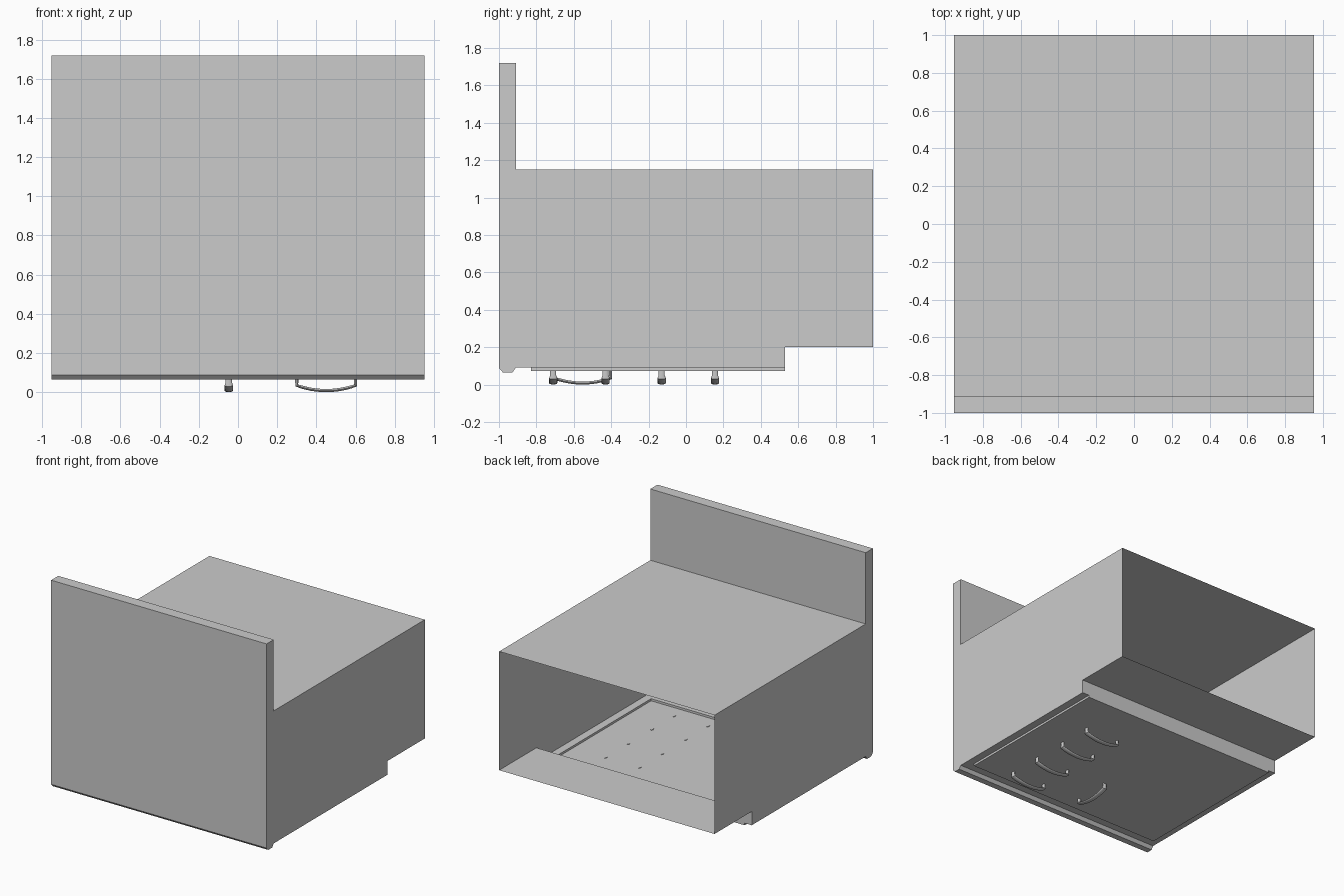
import bpy, bmesh, math
from mathutils import Vector

if "Cube" in bpy.data.objects:
    bpy.data.objects.remove(bpy.data.objects["Cube"])

W = 0.953            # half width of the cabinet
PX = 0.89            # half width of the raised front panel
PY0, PY1 = -0.83, 0.53
ZF, ZP = 0.09, 0.073  # frame level and panel level


def finish(bm, name, smooth=False):
    bmesh.ops.remove_doubles(bm, verts=bm.verts, dist=1e-5)
    bmesh.ops.recalc_face_normals(bm, faces=bm.faces)
    mesh = bpy.data.meshes.new(name)
    bm.to_mesh(mesh)
    bm.free()
    ob = bpy.data.objects.new(name, mesh)
    bpy.context.collection.objects.link(ob)
    if smooth:
        bpy.ops.object.select_all(action='DESELECT')
        ob.select_set(True)
        bpy.context.view_layer.objects.active = ob
        bpy.ops.object.shade_smooth_by_angle(angle=math.radians(40))
    return ob


def face(bm, *pts):
    bm.faces.new([bm.verts.new(p) for p in pts])


# Cabinet shell: side profile (y, z) swept across x, open at the y = 1 end
profile = [(1, 0.2), (PY1, 0.2), (PY1, ZF), (-0.91, ZF), (-0.928, 0.064),
           (-0.978, 0.064), (-1, 0.087), (-1, 1.72), (-0.91, 1.72),
           (-0.91, 1.15), (1, 1.15)]
bm = bmesh.new()
for x in (-W, W):
    face(bm, *[(x, y, z) for y, z in profile])
for i, ((y0, z0), (y1, z1)) in enumerate(zip(profile, profile[1:])):
    if i == 2:       # the frame around the panel is built below
        continue
    face(bm, (-W, y0, z0), (W, y0, z0), (W, y1, z1), (-W, y1, z1))
# Frame strips beside and in front of the raised panel
face(bm, (-W, -0.91, ZF), (W, -0.91, ZF), (W, PY0, ZF), (PX, PY0, ZF),
     (-PX, PY0, ZF), (-W, PY0, ZF))
for s in (-1, 1):
    face(bm, (s * PX, PY0, ZF), (s * W, PY0, ZF), (s * W, PY1, ZF), (s * PX, PY1, ZF))
finish(bm, "cabinet_shell")

# Raised front panel: shallow tray filling the frame
bm = bmesh.new()
rim = [(-PX, PY0), (PX, PY0), (PX, PY1), (-PX, PY1)]
face(bm, *[(x, y, ZP) for x, y in rim])
for a, b in zip(rim, rim[1:] + rim[:1]):
    face(bm, (*a, ZF), (*b, ZF), (*b, ZP), (*a, ZP))
panel = finish(bm, "front_panel")
if panel.data.polygons[0].normal.z > 0:
    panel.data.flip_normals()


# Bow handle: oval section swept down a foot, along an arc and up again
def handle(name, cx, cy, along_y):
    L, n, sides = 0.15, 12, 12
    path = [(-L, 0.077, 0.016), (-L, 0.05, 0.016)]
    for i in range(n + 1):
        t = -1 + 2 * i / n
        path.append((t * L, 0.008 + 0.026 * t * t, 0.022))
    path += [(L, 0.05, 0.016), (L, 0.077, 0.016)]
    pts = [Vector((u, z)) for u, z, _ in path]
    bm = bmesh.new()
    rings = []
    for i, (u, z, half) in enumerate(path):
        d0 = (pts[i] - pts[max(i - 1, 0)])
        d1 = (pts[min(i + 1, len(pts) - 1)] - pts[i])
        tan = (d0.normalized() + d1.normalized()).normalized()
        nor = Vector((-tan.y, tan.x))
        ring = []
        for k in range(sides):
            a = 2 * math.pi * k / sides
            p = pts[i] + nor * 0.008 * math.cos(a)
            w = half * math.sin(a)
            co = (cx + w, cy + p.x, p.y) if along_y else (cx + p.x, cy + w, p.y)
            ring.append(bm.verts.new(co))
        rings.append(ring)
    for r0, r1 in zip(rings, rings[1:]):
        for k in range(sides):
            j = (k + 1) % sides
            bm.faces.new((r0[k], r0[j], r1[j], r1[k]))
    bm.faces.new(rings[0])
    bm.faces.new(rings[-1])
    finish(bm, name, smooth=True)


# Four drawer handles and one door handle
for i, y in enumerate((-0.71, -0.43, -0.13, 0.155)):
    handle(f"drawer_handle_{i + 1}", 0.45, y, False)
handle("door_handle", -0.047, -0.553, True)
